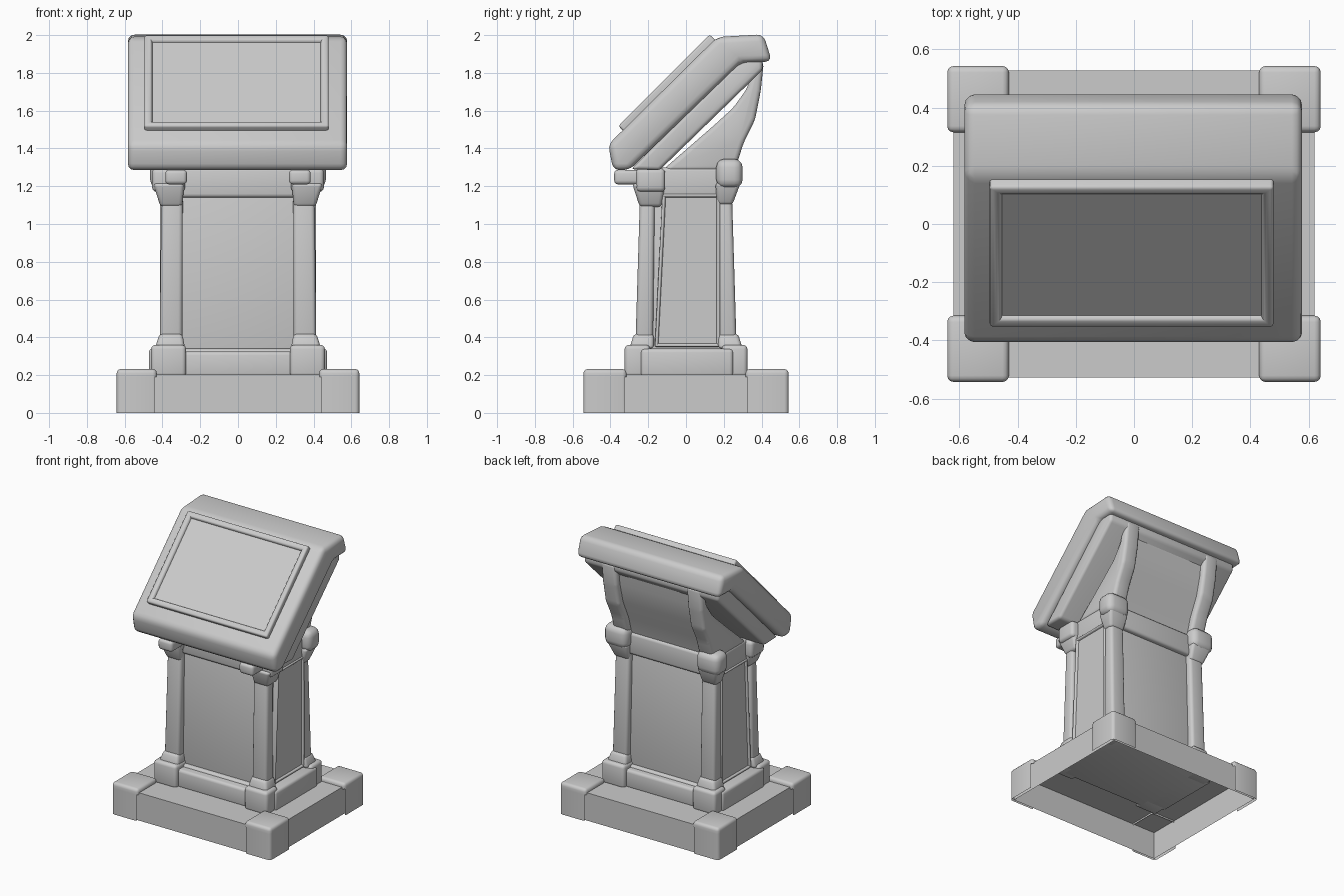
import bpy, bmesh, math
from mathutils import Matrix

if "Cube" in bpy.data.objects:
    bpy.data.objects.remove(bpy.data.objects["Cube"])

mat = bpy.data.materials.new("plain grey")
mat.diffuse_color = (0.6, 0.6, 0.6, 1)
mat.use_nodes = True
mat.node_tree.nodes["Principled BSDF"].inputs["Base Color"].default_value = mat.diffuse_color


def finish(name, bm, flip=(1, 1)):
    """Mirror if asked, then turn the bmesh into a smooth object with sharp creases."""
    if flip != (1, 1):
        bmesh.ops.transform(bm, matrix=Matrix.Diagonal((flip[0], flip[1], 1, 1)), verts=bm.verts)
        if flip[0] * flip[1] < 0:
            bmesh.ops.reverse_faces(bm, faces=bm.faces)
    me = bpy.data.meshes.new(name)
    bm.to_mesh(me)
    bm.free()
    me.materials.append(mat)
    ob = bpy.data.objects.new(name, me)
    bpy.context.collection.objects.link(ob)
    bpy.ops.object.select_all(action='DESELECT')
    ob.select_set(True)
    bpy.context.view_layer.objects.active = ob
    bpy.ops.object.shade_smooth_by_angle(angle=math.radians(40))
    return ob


def loft(a, b, bevel, seg=3):
    """Closed solid between two matching outlines, with rounded edges."""
    bm = bmesh.new()
    va = [bm.verts.new(p) for p in a]
    vb = [bm.verts.new(p) for p in b]
    n = len(va)
    bm.faces.new(va)
    bm.faces.new(vb)
    for i in range(n):
        j = (i + 1) % n
        bm.faces.new((va[i], va[j], vb[j], vb[i]))
    bmesh.ops.recalc_face_normals(bm, faces=bm.faces)
    if bevel:
        bmesh.ops.bevel(bm, geom=bm.edges[:], offset=bevel, segments=seg,
                        profile=0.5, affect='EDGES', clamp_overlap=True)
    return bm


def rect(x0, x1, y0, y1, z):
    return [(x0, y0, z), (x1, y0, z), (x1, y1, z), (x0, y1, z)]


def tbox(lo, hi, bevel):
    return loft(rect(*lo), rect(*hi), bevel)


def box(x0, x1, y0, y1, z0, z1, bevel):
    return tbox((x0, x1, y0, y1, z0), (x0, x1, y0, y1, z1), bevel)


def prism(yz, x0, x1, bevel):
    return loft([(x0, y, z) for y, z in yz], [(x1, y, z) for y, z in yz], bevel)


def framed(pts, t, border, depth, bevel, m):
    """Plate with a raised rim round a sunken field, drawn in local xy and placed by a matrix."""
    bm = loft([(x, y, 0) for x, y in pts], [(x, y, t) for x, y in pts], 0)
    top = max(bm.faces, key=lambda f: f.calc_center_median().z)
    rim = [e for e in bm.edges if max(v.co.z for v in e.verts) > t - 1e-5]
    bmesh.ops.inset_region(bm, faces=[top], thickness=border - depth * 0.5)
    rim += list(top.edges)
    bmesh.ops.inset_region(bm, faces=[top], thickness=depth * 0.5)
    bmesh.ops.translate(bm, verts=top.verts, vec=(0, 0, -depth))
    bmesh.ops.bevel(bm, geom=rim, offset=bevel, segments=3, profile=0.5,
                    affect='EDGES', clamp_overlap=True)
    bmesh.ops.transform(bm, matrix=m, verts=bm.verts)
    return bm


corners = [(sx, sy) for sx in (1, -1) for sy in (1, -1)]

# hollow base tray, open underneath
bm = box(-0.62, 0.62, -0.527, 0.527, 0, 0.203, 0)
bmesh.ops.delete(bm, geom=[f for f in bm.faces if f.normal.z < -0.5], context='FACES')
finish("base_tray", bm)

# corner blocks of the base, inner sides kept only above the tray
for s in corners:
    bm = tbox((0.43, 0.642, 0.315, 0.543, -0.04), (0.43, 0.642, 0.315, 0.543, 0.232), 0.022)
    for z, low in ((0.0, True), (0.19, False)):
        bmesh.ops.bisect_plane(bm, geom=bm.verts[:] + bm.edges[:] + bm.faces[:],
                               plane_co=(0, 0, z), plane_no=(0, 0, 1), clear_inner=low)
    bm.normal_update()
    gone = [f for f in bm.faces if f.calc_center_median().z < 0.19
            and (f.normal.x < -0.3 or f.normal.y < -0.3 or f.normal.z < -0.3)]
    bmesh.ops.delete(bm, geom=gone, context='FACES')
    finish("base_corner", bm, s)

# plinth
finish("plinth_long", box(-0.40, 0.40, -0.295, 0.295, 0.19, 0.325, 0.02))
finish("plinth_cross", box(-0.472, 0.472, -0.24, 0.25, 0.19, 0.34, 0.02))

# pedestal body and the rail round its top
finish("pedestal_body", tbox((-0.385, 0.385, -0.21, 0.225, 0.3), (-0.375, 0.375, -0.20, 0.2, 1.2), 0.01))
finish("top_rail", box(-0.405, 0.405, -0.225, 0.235, 1.14, 1.30, 0.02))

for s in corners:
    # column feet, collars and shafts
    finish("column_foot", box(0.275, 0.46, 0.19, 0.325, 0.19, 0.36, 0.022), s)
    finish("column_collar", tbox((0.28, 0.44, 0.17, 0.30, 0.34), (0.295, 0.415, 0.17, 0.275, 0.42), 0.02), s)
    finish("column", tbox((0.295, 0.415, 0.175, 0.268, 0.35), (0.292, 0.405, 0.165, 0.242, 1.2), 0.022), s)

for sx in (1, -1):
    # capitals: square ones in front, rounder ones behind
    finish("front_capital_taper", tbox((0.295, 0.41, -0.245, -0.13, 1.09),
                                       (0.285, 0.45, -0.285, -0.11, 1.215), 0.02), (sx, 1))
    finish("front_capital", box(0.28, 0.455, -0.265, -0.11, 1.17, 1.295, 0.025), (sx, 1))
    finish("front_bracket", box(0.27, 0.385, -0.38, -0.2, 1.21, 1.287, 0.02), (sx, 1))
    finish("back_capital_taper", tbox((0.295, 0.41, 0.165, 0.245, 1.10),
                                      (0.285, 0.45, 0.155, 0.29, 1.22), 0.02), (sx, 1))
    finish("back_capital", box(0.28, 0.465, 0.16, 0.30, 1.19, 1.345, 0.045), (sx, 1))
    # side panel with a raised rim
    m = Matrix(((0, 0, 1, 0.37), (1, 0, 0, 0), (0, 1, 0, 0), (0, 0, 0, 1)))
    pts = [(-0.165, 0.35), (0.18, 0.35), (0.18, 1.16), (-0.125, 1.16)]
    finish("side_panel", framed(pts, 0.043, 0.026, 0.014, 0.006, m), (sx, 1))
    # curved rib that carries the head
    rib = [(0.20, 1.28), (0.27, 1.32), (0.305, 1.43), (0.365, 1.55), (0.395, 1.70), (0.412, 1.86),
           (0.36, 1.86), (0.325, 1.72), (0.25, 1.615), (0.14, 1.515), (-0.05, 1.35), (-0.13, 1.28)]
    finish("back_rib", prism(rib, 0.285, 0.405, 0.025), (sx, 1))

# curved sheet between the ribs
outer = [(0.215, 1.28), (0.255, 1.42), (0.32, 1.56), (0.355, 1.70), (0.375, 1.85)]
finish("back_sheet", prism(outer + [(y - 0.02, z) for y, z in reversed(outer)], -0.34, 0.34, 0))

# tilted head: thick rounded slab with a thinner slab beneath
head = [(-0.412, 1.42), (0.165, 1.99), (0.41, 2.004), (0.455, 1.86),
        (0.29, 1.855), (-0.30, 1.285), (-0.385, 1.285)]
finish("head_slab", prism(head, -0.583, 0.578, 0.035))
under = [(-0.29, 1.29), (-0.14, 1.285), (0.405, 1.815), (0.405, 1.88), (0.30, 1.88)]
finish("head_under_slab", prism(under, -0.545, 0.545, 0.02))

# framed screen on the sloping face
m = Matrix.Translation((-0.008, -0.085, 1.73)) @ Matrix.Rotation(math.radians(45), 4, 'X')
w, h = 0.488, 0.342
finish("screen", framed([(-w, -h), (w, -h), (w, h), (-w, h)], 0.044, 0.06, 0.018, 0.012, m))
